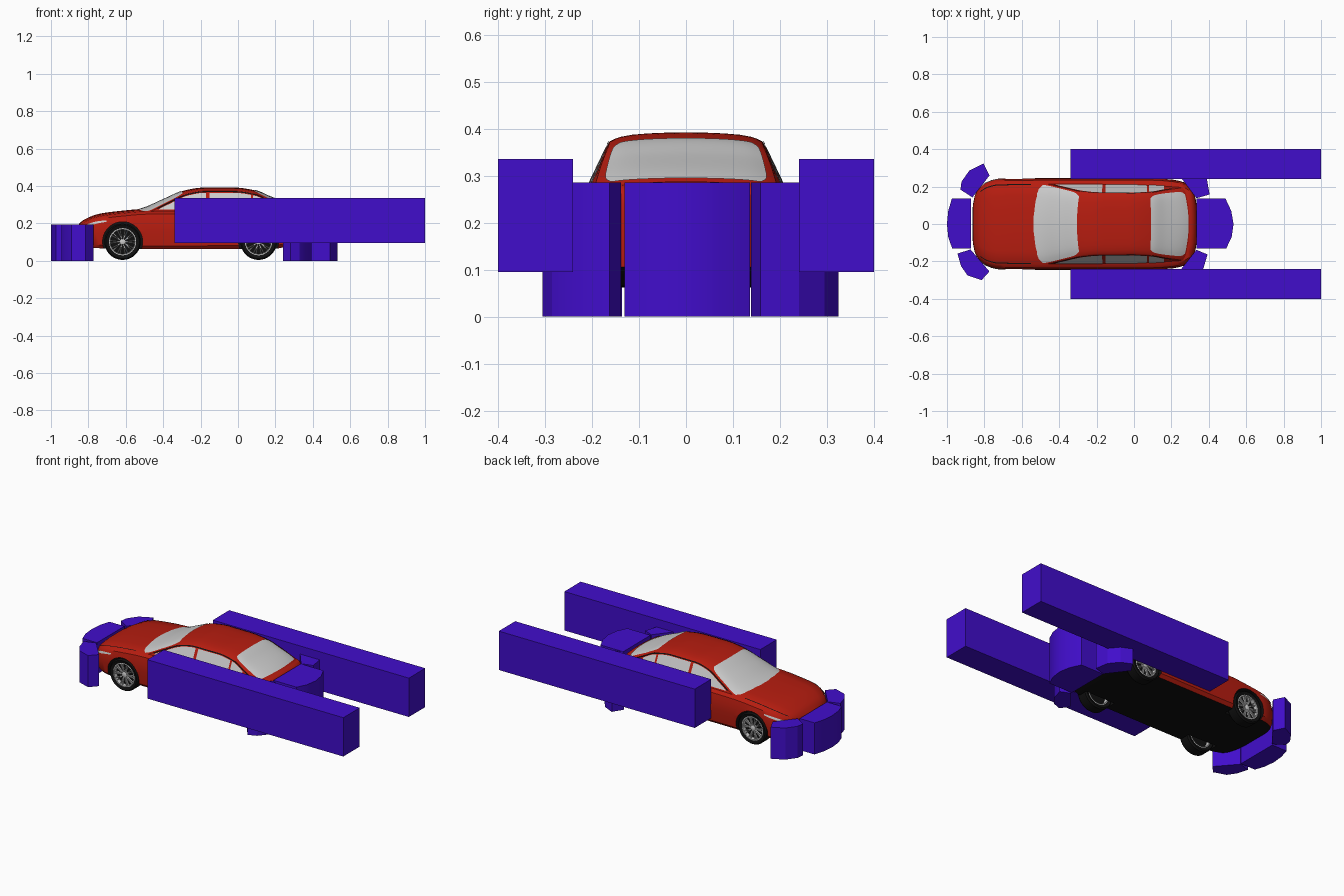
import bpy, bmesh
from math import sin, cos, pi
from mathutils import Matrix

if "Cube" in bpy.data.objects:
    bpy.data.objects.remove(bpy.data.objects["Cube"])


def material(name, rgb):
    m = bpy.data.materials.new(name)
    m.diffuse_color = (*rgb, 1)
    m.use_nodes = True
    m.node_tree.nodes["Principled BSDF"].inputs["Base Color"].default_value = m.diffuse_color
    return m


RED = material("red_paint", (0.47, 0.012, 0.005))
BLACK = material("black", (0.005, 0.005, 0.005))
PURPLE = material("purple", (0.053, 0.004, 0.60))
LAMP = material("tail_lamp_red", (0.15, 0.0, 0.0))


def finish(name, bm, *mats, angle=35):
    bmesh.ops.recalc_face_normals(bm, faces=bm.faces)
    me = bpy.data.meshes.new(name)
    bm.to_mesh(me)
    bm.free()
    ob = bpy.data.objects.new(name, me)
    bpy.context.collection.objects.link(ob)
    for m in mats:
        me.materials.append(m)
    if angle:
        bpy.ops.object.select_all(action='DESELECT')
        ob.select_set(True)
        bpy.context.view_layer.objects.active = ob
        bpy.ops.object.shade_smooth_by_angle(angle=angle * pi / 180)
    return ob


def curve(*pts):
    """Smooth, overshoot-free function through the points."""
    d = [(b[1] - a[1]) / (b[0] - a[0]) for a, b in zip(pts, pts[1:])]
    t = [d[0]] + [2 * a * b / (a + b) if a * b > 0 else 0 for a, b in zip(d, d[1:])] + [d[-1]]

    def f(x):
        x = min(max(x, pts[0][0]), pts[-1][0])
        i = max(k for k in range(len(d)) if pts[k][0] <= x)
        h = pts[i + 1][0] - pts[i][0]
        u = (x - pts[i][0]) / h
        return ((1 + 2 * u) * (1 - u) ** 2 * pts[i][1] + u * (1 - u) ** 2 * h * t[i]
                + u * u * (3 - 2 * u) * pts[i + 1][1] + u * u * (u - 1) * h * t[i + 1])
    return f


def loft(bm, halves):
    rings = []
    for half in halves:
        full = half + [(x, -y, z) for x, y, z in half[-2:0:-1]]
        rings.append([bm.verts.new(p) for p in full])
    n = len(rings[0])
    for a, b in zip(rings, rings[1:]):
        for k in range(n):
            bm.faces.new((a[k], a[(k + 1) % n], b[(k + 1) % n], b[k]))
    bm.faces.new(rings[0])
    bm.faces.new(rings[-1])


def patch(name, fn, nu, nv, *mats):
    bm = bmesh.new()
    g = [[bm.verts.new(fn(i / nu, j / nv)) for j in range(nv + 1)] for i in range(nu + 1)]
    for i in range(nu):
        for j in range(nv):
            bm.faces.new((g[i][j], g[i + 1][j], g[i + 1][j + 1], g[i][j + 1]))
    return finish(name, bm, *mats)


# Lower body: half width, top and bottom along the length
width = curve((-.862, .10), (-.85, .155), (-.82, .2), (-.78, .228), (-.72, .243), (-.5, .245),
              (.1, .245), (.2, .238), (.26, .225), (.3, .198), (.325, .155), (.335, .10))
top = curve((-.862, .18), (-.83, .212), (-.74, .248), (-.6, .266), (-.5, .274), (-.2, .278),
            (.2, .284), (.3, .284), (.325, .27), (.335, .25))
bottom = curve((-.862, .09), (-.8, .07), (-.5, .062), (.2, .065), (.28, .085), (.335, .11))


def section(x):
    w, t, b = width(x), top(x), bottom(x)
    h = t - b
    return [(x, 0, b), (x, .9 * w, b), (x, .97 * w, b + .018), (x, w, b + .45 * h),
            (x, .99 * w, b + .7 * h), (x, .955 * w, t - .025), (x, .88 * w, t - .010),
            (x, .6 * w, t - .001), (x, .3 * w, t + .003), (x, 0, t + .004)]


def on_body(x, s, side, off=.003):
    sec = section(x)
    i = min(int(s), len(sec) - 2)
    a, b, f = sec[i], sec[i + 1], s - int(s)
    return (x + (-.002 if x < 0 else .002), side * (a[1] + (b[1] - a[1]) * f + off),
            a[2] + (b[2] - a[2]) * f + (off if s > 5 else 0))


bm = bmesh.new()
N = 48
loft(bm, [section(-.2635 - .5985 * cos(pi * i / N)) for i in range(N + 1)])
bmesh.ops.recalc_face_normals(bm, faces=bm.faces)
for f in bm.faces:
    f.material_index = int(f.normal.z < -.85)
body = finish("lower_body", bm, RED, BLACK)

# Wheel arches
WHEELS = [(x, s) for x in (-.617, .11) for s in (-1, 1)]
WZ = .102
bm = bmesh.new()
for x, s in WHEELS:
    bmesh.ops.create_cone(bm, cap_ends=True, segments=40, radius1=.107, radius2=.107, depth=.16,
                          matrix=Matrix.Translation((x, s * .235, WZ)) @ Matrix.Rotation(pi / 2, 4, 'X'))
for f in bm.faces:
    f.material_index = 1
cutter = finish("arch_cutter", bm, BLACK, BLACK, angle=0)
cutter.hide_render = True
mod = body.modifiers.new("arches", 'BOOLEAN')
mod.object, mod.operation, mod.solver = cutter, 'DIFFERENCE', 'EXACT'
# keep the cut ahead of any smoothing modifier
body.modifiers.move(len(body.modifiers) - 1, 0)
bpy.context.view_layer.objects.active = body
bpy.ops.object.modifier_apply(modifier="arches")
bpy.data.objects.remove(cutter)

# Cabin
roof = curve((-.57, .264), (-.5, .284), (-.4, .328), (-.275, .379), (-.18, .392), (-.02, .392),
             (.09, .377), (.17, .344), (.29, .293), (.325, .266))
scale = curve((-.57, 1), (-.15, 1), (.1, .98), (.325, .92))
bulge = curve((-.57, .75), (-.3, .5), (-.1, 0), (.08, -.05), (.325, -.9))


def cabin_side(x, z, off=0.0, side=1):
    y = scale(x) * (.212 - .055 * (z - .27) / .115)
    return (x + bulge(x) * y * y, side * (y + off), z + off * .4)


def cabin_top(x, q, off=0.0):
    r = roof(x)
    y = q * cabin_side(x, r - .02)[1]
    return (x + bulge(x) * y * y, y, r - .009 * q * q - .011 * q ** 8 + off)


def cabin_section(x):
    zc = roof(x) - .02
    side = [cabin_side(x, .238 + (zc - .238) * k / 5) for k in range(5)]
    return [(x, 0, .238)] + side + [cabin_top(x, q) for q in (1, .97, .92, .85, .7, .5, .25, 0)]


bm = bmesh.new()
loft(bm, [cabin_section(-.57 + .895 * i / 44) for i in range(45)])
finish("cabin", bm, RED)


# Glass
def end_glass(x0, x1, q0, q1):
    def fn(u, v):
        q = (2 * v - 1) * (q0 + (q1 - q0) * u) * (1 - .10 * abs(2 * u - 1) ** 8)
        return cabin_top(x0 + (x1 - x0) * u, q, .003)
    return fn


patch("windscreen", end_glass(-.553, -.305, .97, .95), 16, 20)
patch("rear_window", end_glass(.09, .292, .92, .90), 16, 20)
for s in (-1, 1):
    for name, x0, x1 in (("front_door_glass", -.45, -.175), ("rear_door_glass", -.155, .07),
                         ("quarter_glass", .082, .17)):
        def side_glass(u, v):
            x = x0 + (x1 - x0) * u
            return cabin_side(x, .274 + max(roof(x) - .029 - .274, .001) * v, .002, s)
        patch(name, side_glass, 14, 4)

    def roof_trim(u, v):
        x = -.46 + .68 * u
        return cabin_side(x, roof(x) - .026 + .006 * v, .002, s)
    patch("roof_trim", roof_trim, 30, 1, BLACK)
    # Lamps and bonnet seams
    patch("headlamp", lambda u, v: on_body(-.83 + .13 * u, 4.1 + .25 * u + (.7 - .45 * u) * v, s), 10, 3)
    patch("tail_lamp", lambda u, v: on_body(.26 + .065 * u, 4.1 + .8 * v, s), 8, 3, LAMP)
    patch("bonnet_seam", lambda u, v: on_body(-.82 + .27 * u, 6.05 + .08 * v, s, .0015), 20, 1, BLACK)

# Grille
bm = bmesh.new()
bmesh.ops.create_cube(bm, size=1, matrix=Matrix.Translation((-.861, 0, .125)) @ Matrix.Diagonal((.006, .18, .05, 1)))
finish("grille", bm, BLACK, angle=0)


# Wheels
def lathe(name, profile, x, y, mat=None, closed=True, seg=40):
    bm = bmesh.new()
    rings = [[bm.verts.new((x + r * cos(2 * pi * k / seg), y + d, WZ + r * sin(2 * pi * k / seg)))
              for k in range(seg)] for r, d in profile]
    pairs = list(zip(rings, rings[1:])) + ([(rings[-1], rings[0])] if closed else [])
    for a, b in pairs:
        for k in range(seg):
            bm.faces.new((a[k], a[(k + 1) % seg], b[(k + 1) % seg], b[k]))
    if not closed:
        bm.faces.new(rings[0])
        bm.faces.new(rings[-1])
    return finish(name, bm, *([mat] if mat else []))


for x, s in WHEELS:
    y = s * .203
    lathe("tyre", [(.072, -.03), (.09, -.036), (.097, -.027), (.097, .027), (.09, .036), (.072, .03)], x, y, BLACK)
    lathe("rim", [(.074, -.03), (.074, .03), (.067, .031), (.064, 0), (.067, -.031)], x, y)
    lathe("brake_disc", [(.066, -.008), (.066, .008)], x, y, BLACK, False)
    lathe("hub", [(.016, s * .008), (.016, s * .026), (.01, s * .029)], x, y, None, False, 20)
    bm = bmesh.new()
    for k in range(10):
        for tilt in (-.13, .13):
            bmesh.ops.create_cube(bm, size=1, matrix=Matrix.Translation((x, y + s * .021, WZ))
                                  @ Matrix.Rotation(k * pi / 5, 4, 'Y') @ Matrix.Translation((.012, 0, 0))
                                  @ Matrix.Rotation(tilt, 4, 'Y')
                                  @ Matrix.Translation((.028, 0, 0)) @ Matrix.Diagonal((.056, .010, .0045, 1)))
    finish("spokes", bm, angle=0)


# Sensor zone blocks around the car
def prism(name, pts, z0, z1):
    bm = bmesh.new()
    f = bm.faces.new([bm.verts.new((x, y, z0)) for x, y in pts])
    ext = bmesh.ops.extrude_face_region(bm, geom=[f])["geom"]
    bmesh.ops.translate(bm, vec=(0, 0, z1 - z0), verts=[v for v in ext if isinstance(v, bmesh.types.BMVert)])
    finish(name, bm, PURPLE, angle=25)


for s in (-1, 1):
    prism("side_zone", [(-.34, s * .24), (1, s * .24), (1, s * .4), (-.34, s * .4)], .095, .335)
prism("front_zone", [(-.872, .136), (-.974, .136), (-.993, .07), (-1, 0), (-.993, -.07), (-.972, -.131),
                     (-.872, -.131)], 0, .195)
prism("front_left_zone", [(-.864, .142), (-.928, .184), (-.922, .227), (-.88, .286), (-.805, .323), (-.773, .259)],
      0, .195)
prism("front_right_zone", [(-.874, -.136), (-.944, -.158), (-.925, -.225), (-.89, -.275), (-.815, -.3),
                           (-.773, -.254)], 0, .195)
prism("rear_zone", [(.334, .136), (.489, .136), (.52, .07), (.532, 0), (.522, -.07), (.493, -.131), (.334, -.131)],
      0, .285)
prism("rear_left_zone", [(.334, .138), (.404, .158), (.39, .24), (.345, .295), (.28, .325), (.24, .262)], 0, .285)
prism("rear_right_zone", [(.334, -.138), (.393, -.163), (.372, -.235), (.33, -.285), (.28, -.305), (.24, -.256)],
      0, .285)
